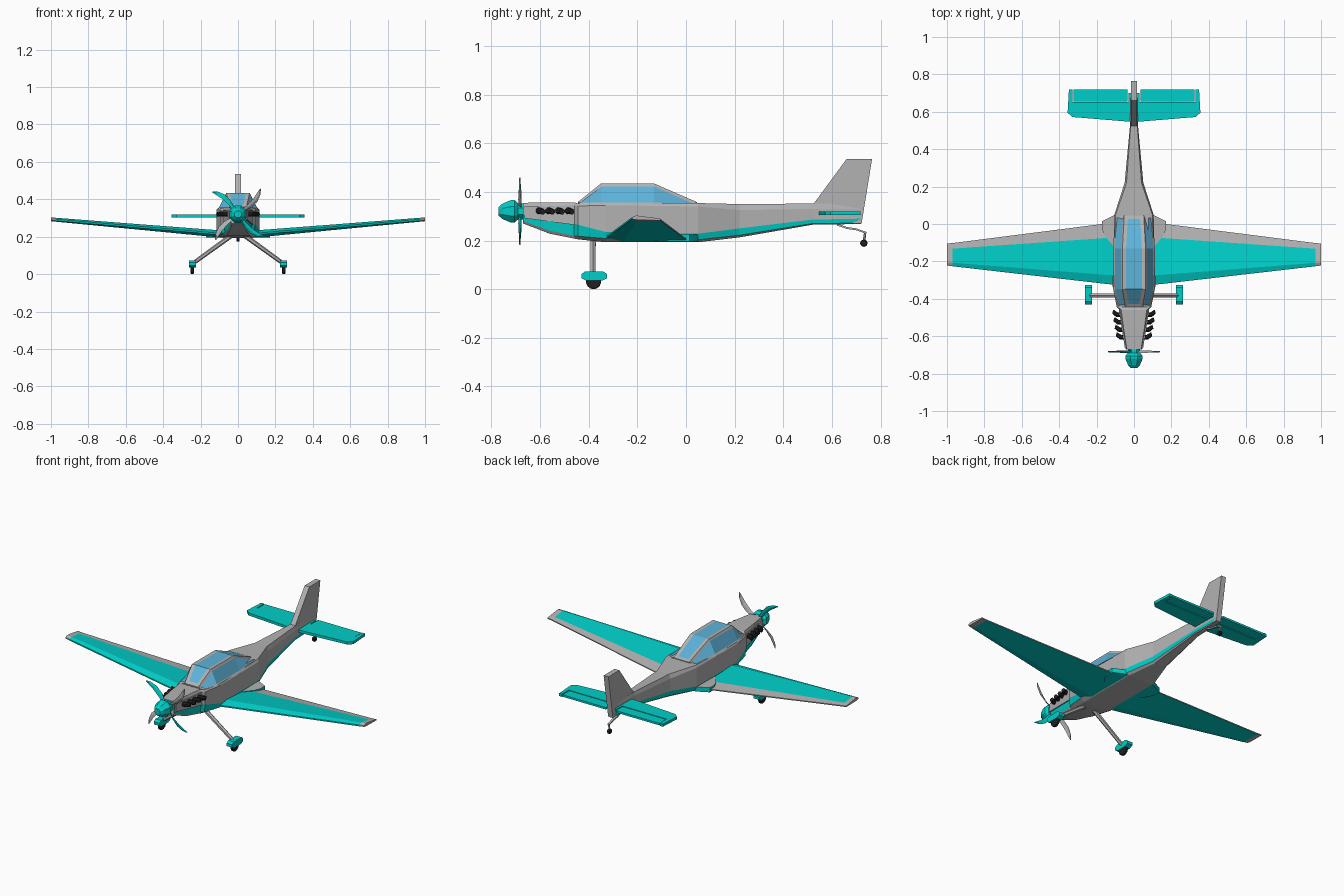
import bpy, bmesh
from math import sin, cos, pi, radians
from mathutils import Vector, Matrix

if "Cube" in bpy.data.objects:
    bpy.data.objects.remove(bpy.data.objects["Cube"])


def material(name, color):
    m = bpy.data.materials.new(name)
    m.diffuse_color = color
    m.use_nodes = True
    m.node_tree.nodes["Principled BSDF"].inputs["Base Color"].default_value = m.diffuse_color
    return m


GREY = material("grey", (0.45, 0.45, 0.45, 1))
TEAL = material("teal", (0.0, 0.62, 0.58, 1))
GLASS = material("glass", (0.11, 0.45, 0.7, 1))
BLACK = material("black", (0.015, 0.015, 0.015, 1))


def finish(name, bm, mats, mirror=False):
    bmesh.ops.recalc_face_normals(bm, faces=bm.faces)
    me = bpy.data.meshes.new(name)
    bm.to_mesh(me)
    bm.free()
    for m in mats:
        me.materials.append(m)
    ob = bpy.data.objects.new(name, me)
    bpy.context.collection.objects.link(ob)
    if mirror:
        ob.modifiers.new("mirror", 'MIRROR').use_mirror_merge = False
    return ob


def loft_mesh(rings, pick=lambda i, j: 0, caps=(0, 0)):
    """Skin closed rings; pick(span, side) gives the material index."""
    bm = bmesh.new()
    vs = [[bm.verts.new(p) for p in r] for r in rings]
    n = len(rings[0])
    for i in range(len(vs) - 1):
        for j in range(n):
            k = (j + 1) % n
            f = bm.faces.new((vs[i][j], vs[i][k], vs[i + 1][k], vs[i + 1][j]))
            f.material_index = pick(i, j)
    for r, c in zip((vs[0], vs[-1]), caps):
        bm.faces.new(r).material_index = c
    return bm


def loft(name, rings, mats, mirror=False, **kw):
    return finish(name, loft_mesh(rings, **kw), mats, mirror)


def tube(name, points, mat, n=8, mirror=False):
    """Lathe-like tube: points are (position, radius)."""
    d = points[-1][0] - points[0][0]
    q = d.to_track_quat('Z', 'Y')
    rings = [[p + q @ Vector((r * cos(2 * pi * (k + .5) / n), r * sin(2 * pi * (k + .5) / n), 0))
              for k in range(n)] for p, r in points]
    return loft(name, rings, [mat], mirror)


def plate(name, outline, z0, z1, mats, mirror=True, **kw):
    return loft(name, [[(x, y, z) for x, y in outline] for z in (z0, z1)], mats, mirror, **kw)


# Fuselage: y, then half section (top, shoulder, stripe top, stripe bottom, keel)
stations = [
    (-.67, .038, .355, .042, .335, .308, .280, .030, .270),
    (-.56, .055, .357, .060, .340, .285, .240, .048, .228),
    (-.46, .068, .357, .075, .345, .270, .220, .060, .208),
    (-.445, .085, .352, .092, .342, .265, .218, .064, .205),
    (-.33, .110, .350, .115, .345, .235, .208, .080, .193),
    (.05, .098, .354, .105, .340, .228, .203, .080, .193),
    (.22, .040, .350, .050, .325, .250, .222, .035, .213),
    (.52, .018, .352, .022, .330, .286, .270, .015, .265),
    (.72, .012, .350, .016, .330, .290, .272, .012, .268)]
rings = []
for y, wt, zt, w, zs, z2, z1, wb, zb in stations:
    half = [(wt, zt), (w, zs), (w, z2), (w * .93, z1), (wb, zb)]
    rings.append([(x, y, z) for x, z in half] + [(-x, y, z) for x, z in reversed(half)])
loft("fuselage", rings, [GREY, TEAL], pick=lambda i, j: int(j in (2, 6)))

# Canopy with inset window panes
rings = []
for y, wb, ws, zt in [(-.445, .085, .045, .358), (-.35, .110, .062, .434),
                      (-.13, .112, .062, .434), (.045, .097, .052, .358)]:
    rings.append([(wb, y, .346), (ws, y, zt), (-ws, y, zt), (-wb, y, .346)])
bm = loft_mesh(rings)
bm.faces.ensure_lookup_table()
bmesh.ops.recalc_face_normals(bm, faces=bm.faces)
groups = [[bm.faces[i * 4 + j] for i in range(3)] for j in (0, 1, 2)]
for faces, t in zip(groups, (.013, .02, .013)):
    bmesh.ops.inset_region(bm, faces=faces, thickness=t, depth=-.002, use_even_offset=True)
    for f in faces:
        f.material_index = 1
finish("canopy", bm, [GREY, GLASS])

# Engine side panels and exhaust stubs
panel = [(-.665, .340), (-.458, .342), (-.458, .264), (-.665, .292)]
side = lambda y: .042 + (y + .67) * .157
loft("engine_panel", [[(side(y) + d, y, z) for y, z in panel] for d in (-.01, .006)], [GREY], True)
for i in range(4):
    y = -.605 + .04 * i
    x = side(y)
    tube("exhaust_%d" % (i + 1), [(Vector((x - .01, y, .322)), .014), (Vector((x + .02, y, .322)), .014),
                                  (Vector((x + .042, y + .016, .319)), .012)], BLACK, 8, True)

# Wings: x, leading y, trailing y, leading z, trailing z, upper bulge, lower bulge
rings = []
for x, yl, yt, zl, zt, up, lo in [(.06, -.330, .012, .212, .198, .022, .016),
                                  (.17, -.318, .000, .222, .206, .020, .016),
                                  (.97, -.226, -.102, .290, .283, .012, .008),
                                  (1.0, -.222, -.104, .293, .286, .011, .007)]:
    c, dz = yt - yl, zt - zl
    prof = [(0, .003), (.15, up), (.76, up * .55), (1, .003), (1, -.003), (.2, -lo), (0, -.005)]
    rings.append([(x, yl + t * c, zl + t * dz + b) for t, b in prof])
loft("wing", rings, [TEAL, GREY], True, pick=lambda i, j: int(j in (2, 3) or i == 2), caps=(0, 1))

# Wing root fairing
plate("wing_fairing", [(.07, -.14), (.10, -.13), (.155, -.066), (.17, -.03), (.17, .015), (.10, .05), (.07, .05)],
      .196, .224, [TEAL, GREY], caps=(0, 1))

# Tail: stabilizer, elevator, fin
plate("stabilizer", [(.0, .545), (.33, .572), (.355, .595), (.348, .718), (.328, .718),
                     (.328, .652), (.03, .652), (.03, .7), (.0, .7)], .304, .320, [TEAL])
plate("elevator", [(.034, .655), (.324, .655), (.324, .718), (.034, .718)], .306, .318, [TEAL])
fin = [(.52, .345), (.66, .535), (.765, .535), (.722, .27), (.69, .27)]
loft("fin", [[(x, y, z) for y, z in fin] for x in (-.016, .016)], [GREY])

# Spinner and propeller hub
hub = Vector((0, 0, .32))
at = lambda y: hub + Vector((0, y, 0))
tube("spinner", [(at(-.77), .02), (at(-.755), .034), (at(-.72), .05), (at(-.705), .05),
                 (at(-.69), .036), (at(-.66), .036)], TEAL, 8)

# Four swept propeller blades, in two colours
for k in range(4):
    turn = Matrix.Rotation(radians(45 + 90 * k), 4, 'Y')
    rings = []
    for r, w, sweep, tw in [(.02, .010, 0, 55), (.07, .016, .012, 45), (.12, .016, .012, 30),
                            (.16, .011, 0, 20), (.182, .003, -.012, 15)]:
        tw = radians(tw)
        ring = []
        for u, v in [(-w, 0), (0, .003), (w, 0), (0, -.003)]:
            p = Vector((sweep + u * cos(tw) - v * sin(tw), u * sin(tw) * .6 + v * cos(tw), r))
            ring.append(turn @ p + at(-.683))
        rings.append(ring)
    loft("propeller_blade_%d" % (k + 1), rings, [GREY if k % 2 == 0 else TEAL])

# Main landing gear
V = Vector
tube("gear_leg", [(V((.03, -.382, .21)), .013), (V((.24, -.382, .058)), .011)], GREY, 6, True)
spat = [(-.43, .045), (-.41, .035), (-.345, .035), (-.325, .045), (-.325, .062), (-.34, .073), (-.415, .073), (-.43, .062)]
loft("wheel_fairing", [[(x, y, z) for y, z in spat] for x in (.225, .262)], [TEAL], True)


def wheel(name, x, y, z, r, w, mirror):
    tube(name, [(V((x + a * w, y, z)), b * r) for a, b in ((-1, .8), (-.6, 1), (.6, 1), (1, .8))], BLACK, 14, mirror)


wheel("main_wheel", .244, -.38, .031, .031, .010, True)

# Tail wheel on its spring
spring = [(.62, .266), (.66, .252), (.70, .246), (.74, .232)]
loft("tail_spring", [[(-.006, y, z - .004), (.006, y, z - .004), (.006, y, z + .004), (-.006, y, z + .004)]
                     for y, z in spring], [GREY])
tube("tail_strut", [(V((0, .737, .236)), .005), (V((0, .731, .19)), .005)], GREY, 6)
wheel("tail_wheel", 0, .731, .189, .015, .009, False)
